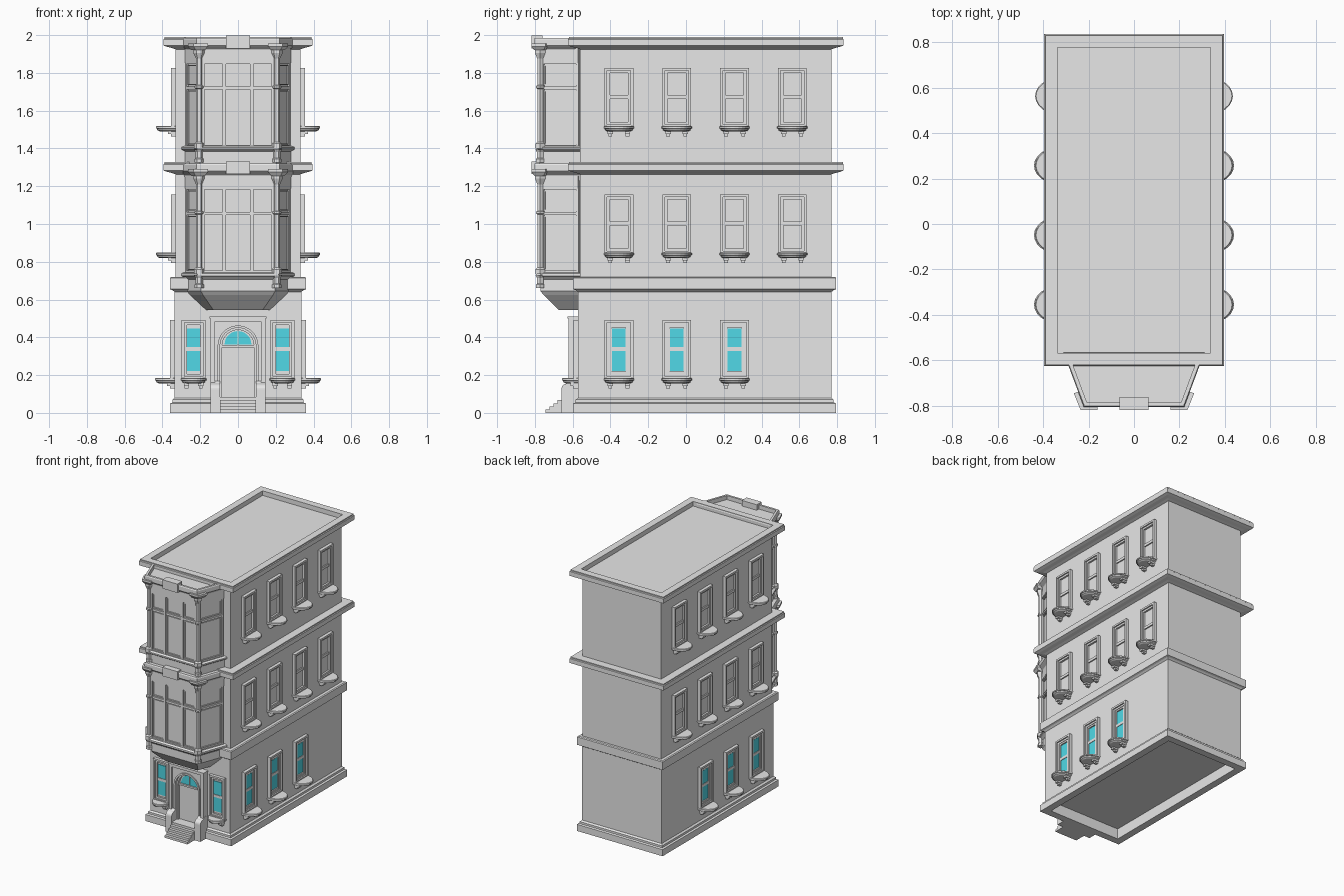
import bpy, bmesh
from math import pi, sin, cos, atan2, hypot
from mathutils import Matrix, Vector

if "Cube" in bpy.data.objects:
    bpy.data.objects.remove(bpy.data.objects["Cube"])


def material(name, rgb):
    m = bpy.data.materials.new(name)
    m.use_nodes = True
    m.diffuse_color = (*rgb, 1)
    m.node_tree.nodes["Principled BSDF"].inputs["Base Color"].default_value = (*rgb, 1)
    return m


STONE = material("grey stone", (0.8, 0.8, 0.8))
GLASS = material("cyan glass", (0.1, 0.85, 0.98))


def finish(name, bm, mat=STONE, M=Matrix()):
    bm.transform(M)
    bmesh.ops.recalc_face_normals(bm, faces=bm.faces)
    me = bpy.data.meshes.new(name)
    bm.to_mesh(me)
    bm.free()
    me.materials.append(mat)
    ob = bpy.data.objects.new(name, me)
    bpy.context.collection.objects.link(ob)
    return ob


def offset(plan, d):
    """Mitred outward offset of a counter-clockwise plan."""
    out = []
    for i, p in enumerate(plan):
        p = Vector(p)
        a = (p - Vector(plan[i - 1])).normalized()
        b = (Vector(plan[(i + 1) % len(plan)]) - p).normalized()
        na, nb = Vector((a.y, -a.x)), Vector((b.y, -b.x))
        out.append(p + (na + nb) * d / (1 + na.dot(nb)))
    return out


def loft(name, plan, levels, M=Matrix(), mat=STONE):
    """Moulding: the plan swept through (offset, height) levels."""
    bm = bmesh.new()
    rings = [[bm.verts.new((p.x, p.y, z)) for p in offset(plan, d)] for d, z in levels]
    n = len(plan)
    for lo, hi in zip(rings, rings[1:]):
        for i in range(n):
            bm.faces.new((lo[i], lo[(i + 1) % n], hi[(i + 1) % n], hi[i]))
    bm.faces.new(rings[0][::-1])
    bm.faces.new(rings[-1])
    return finish(name, bm, mat, M)


def boxes(name, items, M=Matrix(), mat=STONE):
    """Boxes given as u0, u1, v0, v1, z0, z1."""
    bm = bmesh.new()
    for u0, u1, v0, v1, z0, z1 in items:
        T = Matrix.Translation(((u0 + u1) / 2, (v0 + v1) / 2, (z0 + z1) / 2))
        bmesh.ops.create_cube(bm, size=1, matrix=T @ Matrix.Diagonal((u1 - u0, v1 - v0, z1 - z0, 1)))
    return finish(name, bm, mat, M)


def plate(name, outline, v0, v1, M, mat=STONE):
    """Upright outline (u, z) extruded out from a wall."""
    bm = bmesh.new()
    f = bm.faces.new([bm.verts.new((u, v0, z)) for u, z in outline])
    ext = bmesh.ops.extrude_face_region(bm, geom=[f])["geom"]
    bmesh.ops.translate(bm, vec=(0, v1 - v0, 0), verts=[g for g in ext if isinstance(g, bmesh.types.BMVert)])
    return finish(name, bm, mat, M)


def wall(x, y, nx, ny):
    """Frame on a wall: u along it, v outward, z up."""
    return Matrix.Translation((x, y, 0)) @ Matrix.Rotation(atan2(-nx, ny), 4, 'Z')


def border(w, z0, z1, t, v):
    return [(-w, -w + t, 0, v, z0, z1), (w - t, w, 0, v, z0, z1),
            (-w + t, w - t, 0, v, z0, z0 + t), (-w + t, w - t, 0, v, z1 - t, z1)]


def rect(x, y0, y1):
    return [(-x, y0), (x, y0), (x, y1), (-x, y1)]


# Main walls, hollow under the plinth
loft("ground_floor", rect(0.335, -0.572, 0.77),
     [(-0.03, 0.08), (-0.03, 0), (0.025, 0), (0.025, 0.05), (0.012, 0.055), (0.012, 0.07),
      (0, 0.08), (0, 0.64), (0.012, 0.65), (0.025, 0.655), (0.025, 0.715), (0.018, 0.72)])
loft("upper_floors", rect(0.33, -0.56, 0.77), [(0, 0.7), (0, 1.95)])
CORNICE = [(0, -0.065), (0.02, -0.058), (0.045, -0.052), (0.065, -0.045), (0.065, -0.012), (0.06, -0.008), (0.06, 0)]
loft("middle_cornice", rect(0.33, -0.56, 0.77), [(d, 1.328 + z) for d, z in CORNICE])
loft("roof_cornice", rect(0.33, -0.56, 0.77),
     [(d, 1.99 + z) for d, z in CORNICE] + [(0.007, 1.99), (0.007, 1.955)])


# Flat-arched windows with rounded sills
def window(M, w, z, glazed, reach):
    parts = border(w, z, z + 0.315, 0.014, 0.024) + border(w - 0.014, z + 0.014, z + 0.301, 0.014, 0.014)
    g = w - 0.028
    if glazed:
        g = min(g, 0.036)
        parts += border(w - 0.02, z + 0.02, z + 0.295, w - 0.02 - g, 0.01)
    parts.append((-g, g, 0, 0.009, z + 0.15, z + 0.17))
    boxes("window_frame", parts, M)
    if glazed:
        boxes("window_glass", [(-g, g, -0.002, 0.005, z + 0.043, z + 0.15),
                               (-g, g, -0.002, 0.005, z + 0.17, z + 0.27)], M, GLASS)
    half = [((w + 0.004) * cos(i * pi / 12), reach * sin(i * pi / 12)) for i in range(13)]
    half = [(w + 0.004, -0.03)] + half + [(-w - 0.004, -0.03)]
    loft("window_sill", half, [(-0.02, z - 0.022), (-0.008, z - 0.016), (-0.006, z - 0.008),
                               (0, z - 0.006), (0, z + 0.003), (-0.004, z + 0.006)], M)
    for s in (-1, 1):
        c = s * w * 0.6
        boxes("sill_bracket", [(c - 0.014, c + 0.014, -0.01, 0.04, z - 0.035, z - 0.018),
                               (c - 0.01, c + 0.01, -0.01, 0.025, z - 0.048, z - 0.035)], M)


for side in (-1, 1):
    for floor, z in enumerate((0.178, 0.842, 1.512)):
        for k in range(3 if floor == 0 else 4):
            x = 0.335 if floor == 0 else 0.33
            window(wall(side * x, -0.355 + 0.306 * k, side, 0), 0.076, z, floor == 0, 0.105)
    window(wall(side * 0.235, -0.572, 0, -1), 0.063, 0.178, True, 0.085)

# Two-storey bay on a tapered base
BAY = [(-0.2, -0.775), (0.2, -0.775), (0.28, -0.56), (0.28, -0.4), (-0.28, -0.4), (-0.28, -0.56)]
loft("bay_base", BAY, [(-0.1, 0.545), (-0.085, 0.56), (-0.02, 0.625), (-0.005, 0.645), (-0.005, 0.705),
                       (0.01, 0.72), (0.02, 0.725), (0.02, 0.738), (0.008, 0.744)])
loft("bay_core", BAY, [(-0.012, 0.7), (-0.012, 1.95)])
ROOF_PLAN = BAY[:2] + [(0.267, -0.595), (-0.267, -0.595)]
BAY_CORNICE = [(-0.005, -0.09), (0.006, -0.06), (0.025, -0.045), (0.03, -0.04), (0.03, -0.008), (0.026, 0)]
loft("bay_middle_cornice", BAY, [(d, 1.32 + z) for d, z in BAY_CORNICE])
loft("bay_roof_cornice", ROOF_PLAN,
     [(d, 1.986 + z) for d, z in BAY_CORNICE] + [(0.01, 1.986), (0.01, 1.955)])
loft("bay_upper_pedestal", BAY, [(0, 1.31), (0, 1.385), (0.016, 1.392), (0.02, 1.396), (0.02, 1.406), (0.006, 1.412)])

slant = hypot(0.08, 0.215)
faces = [(wall(0, -0.763, 0, -1), 0.19, (-0.0725, 0.0725))]
for s in (-1, 1):
    nx, ny = s * 0.215 / slant, -0.08 / slant
    faces.append((wall(s * 0.24 - nx * 0.012, -0.6675 - ny * 0.012, nx, ny), 0.105, ()))
CORNER = [(0.16, -0.818), (0.235, -0.818), (0.265, -0.745), (0.2, -0.72), (0.16, -0.76)]
HEX = [(0.022 * cos(i * pi / 3), 0.022 * sin(i * pi / 3)) for i in range(6)]
for z in (0.74, 1.405):
    for M, w, mullions in faces:
        bars = border(w, z, z + 0.455, 0.013, 0.014)
        bars += [(m - 0.009, m + 0.009, 0, 0.014, z, z + 0.455) for m in mullions]
        bars += [(-w, w, 0, 0.012, z + 0.308, z + 0.324), (-w, w, 0, 0.016, z + 0.448, z + 0.53)]
        boxes("bay_window_frame", bars, M)
        edges = [-w] + list(mullions) + [w]
        for a, b in zip(edges, edges[1:]):
            c, h = (a + b) / 2, (b - a) / 2 - 0.014
            for lo, hi in ((z + 0.016, z + 0.302), (z + 0.33, z + 0.438)):
                boxes("bay_sash", border(h, lo, hi, 0.006, 0.007), M @ Matrix.Translation((c, 0, 0)))
    for s in (-1, 1):
        # Corner column with foot, ring and capital
        loft("bay_column", HEX, [(0.006, z - 0.005), (0.006, z + 0.02), (-0.004, z + 0.03), (-0.004, z + 0.31),
                                 (0.002, z + 0.315), (0.002, z + 0.325), (-0.004, z + 0.33), (-0.004, z + 0.47),
                                 (0.008, z + 0.5), (0.008, z + 0.535)], Matrix.Translation((s * 0.205, -0.772, 0)))
        plan = CORNER if s > 0 else [(-x, y) for x, y in reversed(CORNER)]
        loft("column_cap", plan, [(-0.015, z + 0.515), (0, z + 0.535), (0, z + 0.55)])
        loft("column_pedestal", HEX, [(0.002, z - 0.08), (0.002, z - 0.06), (-0.002, z - 0.055),
                                      (-0.002, z - 0.025), (0.006, z - 0.01)],
             Matrix.Translation((s * 0.205, -0.772, 0)))
    boxes("cornice_block", [(-0.063, 0.063, -0.818, -0.76, z + 0.525, z + 0.592)])

# Arched doorway
DOORWAY = wall(0, -0.572, 0, -1)


def arch(r, spring, z0=0.08):
    curve = [(r * cos(i * pi / 16), spring + r * sin(i * pi / 16)) for i in range(17)]
    return [(r, z0)] + curve + [(-r, z0)]


def surround(w, top, opening):
    return [(-w, 0.08), (-w, top), (w, top), (w, 0.08)] + opening


boxes("door_casing", [(-0.145, -0.122, -0.02, 0.05, 0.08, 0.49), (0.122, 0.145, -0.02, 0.05, 0.08, 0.49),
                      (-0.145, 0.145, -0.02, 0.05, 0.485, 0.508), (-0.15, 0.15, -0.02, 0.056, 0.5, 0.51)], DOORWAY)
plate("door_panel_surround", surround(0.123, 0.487, arch(0.1, 0.355)), -0.02, 0.038, DOORWAY)
plate("door_arch_trim", [(0.108, 0.17)] + arch(0.108, 0.355, 0.17)[1:-1] + [(-0.108, 0.17)]
      + arch(0.095, 0.355, 0.17)[::-1], 0, 0.046, DOORWAY)
plate("door_arch_inner", arch(0.101, 0.355) + arch(0.084, 0.355)[::-1], -0.01, 0.026, DOORWAY)
boxes("door", [(-0.085, 0.085, -0.01, 0.008, 0.08, 0.35), (-0.086, 0.086, -0.01, 0.02, 0.347, 0.36)], DOORWAY)
plate("fan_light_frame", arch(0.086, 0.355, 0.35), -0.01, 0.004, DOORWAY)
plate("fan_light_glass", arch(0.071, 0.362, 0.361), 0.004, 0.01, DOORWAY, GLASS)
boxes("fan_light_bar", [(-0.003, 0.003, 0, 0.014, 0.36, 0.435)], DOORWAY)

# Entrance steps between rounded cheek walls
boxes("entrance_steps", [(-0.096, 0.096, -0.745 + 0.022 * i, -0.57, 0.017 * i, 0.017 * (i + 1)) for i in range(5)])
CHEEK = [(0, 0), (0.088, 0), (0.088, 0.125)] + [
    (0.058 + 0.03 * cos(i * pi / 12), 0.125 + 0.03 * sin(i * pi / 12)) for i in range(1, 7)] + [(0.04, 0.17), (0, 0.17)]
for s in (-1, 1):
    cheek = Matrix.Translation((s * 0.121, -0.572, 0)) @ Matrix.Rotation(-pi / 2, 4, 'Z')
    plate("step_cheek_wall", CHEEK, -0.025, 0.025, cheek)
